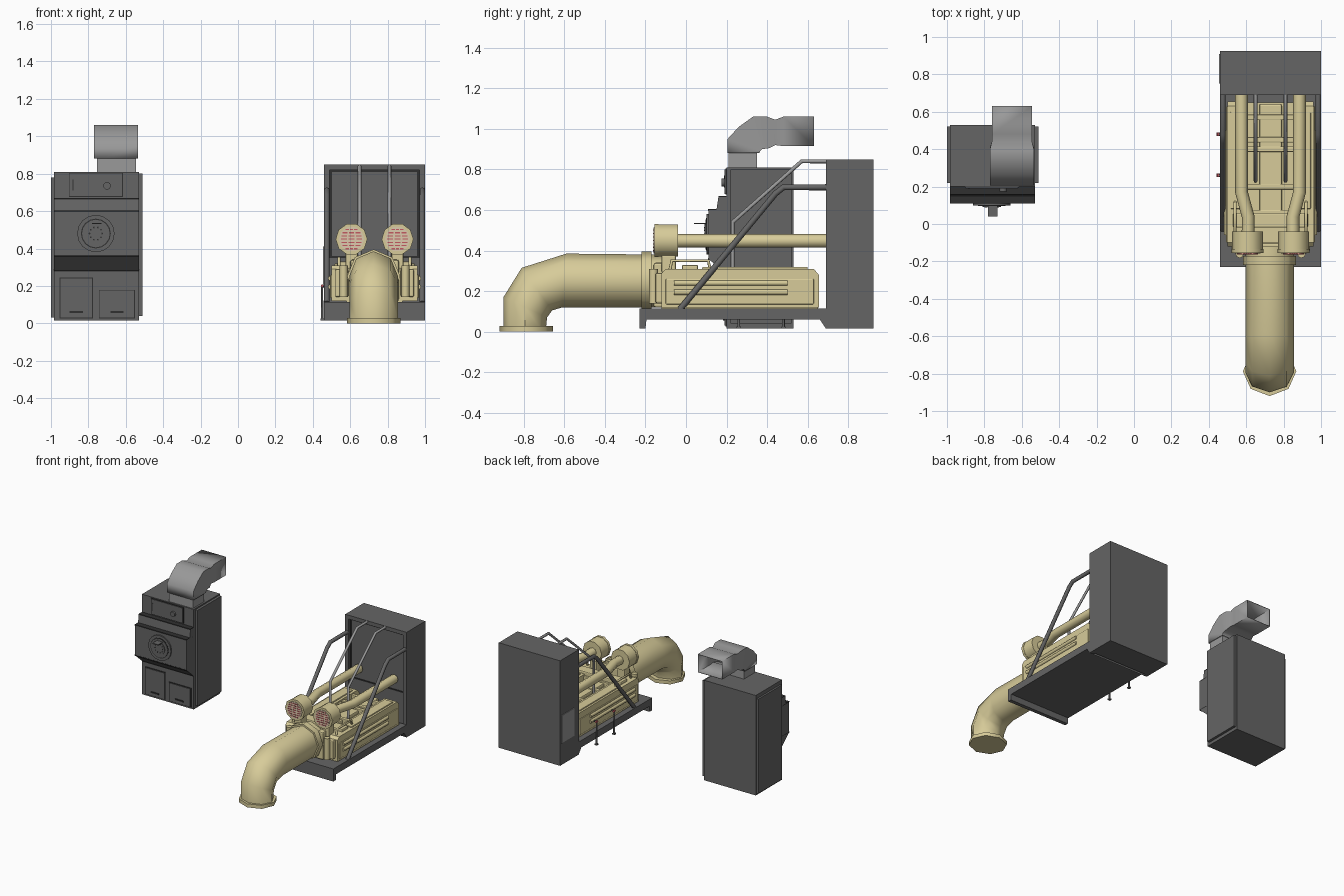
import bpy
import bmesh
from math import cos, sin, pi, sqrt
from mathutils import Vector

if "Cube" in bpy.data.objects:
    bpy.data.objects.remove(bpy.data.objects["Cube"], do_unlink=True)


def material(name, red, green, blue):
    mat = bpy.data.materials.new(name)
    mat.use_nodes = True
    mat.diffuse_color = (red, green, blue, 1)
    shader = mat.node_tree.nodes["Principled BSDF"]
    shader.inputs["Base Color"].default_value = mat.diffuse_color
    shader.inputs["Roughness"].default_value = 0.8
    return mat


STEEL = material("dark grey steel", .13, .13, .13)
DUCT = material("light grey metal", .32, .32, .32)
BEIGE = material("beige paint", .68, .6, .32)
CREAM = material("pale lamp face", .72, .6, .42)
RED = material("red grille", .55, .1, .12)
BLACK = material("black trim", .03, .03, .03)


def finish(name, bm, mat, smooth=False):
    """Turn a bmesh into a named, coloured object."""
    bmesh.ops.recalc_face_normals(bm, faces=bm.faces)
    mesh = bpy.data.meshes.new(name)
    bm.to_mesh(mesh)
    bm.free()
    mesh.materials.append(mat)
    obj = bpy.data.objects.new(name, mesh)
    bpy.context.collection.objects.link(obj)
    if smooth:
        bpy.ops.object.select_all(action="DESELECT")
        obj.select_set(True)
        bpy.context.view_layer.objects.active = obj
        bpy.ops.object.shade_smooth_by_angle(angle=pi / 3.5)
    return obj


def loft(name, rings, mat, caps=True, smooth=False):
    """Skin a list of equal rings of points."""
    bm = bmesh.new()
    loops = [[bm.verts.new(point) for point in ring] for ring in rings]
    count = len(loops[0])
    for low, high in zip(loops, loops[1:]):
        for i in range(count):
            j = (i + 1) % count
            bm.faces.new((low[i], low[j], high[j], high[i]))
    if caps:
        bm.faces.new(loops[0])
        bm.faces.new(loops[-1])
    return finish(name, bm, mat, smooth)


def extrude(name, profile, x_range, mat):
    """Sweep a side profile of (y, z) points along x."""
    return loft(name, [[(x, y, z) for y, z in profile] for x in x_range], mat)


def box(name, mat, xs, ys, zs, bevel=0):
    profile = [(ys[0], zs[0]), (ys[1], zs[0]), (ys[1], zs[1]), (ys[0], zs[1])]
    obj = extrude(name, profile, xs, mat)
    if bevel:
        mod = obj.modifiers.new("edge bevel", "BEVEL")
        mod.width, mod.segments = bevel, 2
    return obj


def drum(name, mat, x, z, radius, ys, sides=16):
    """Cylinder lying along y."""
    angles = [2 * pi * i / sides for i in range(sides)]
    rings = [[(x + radius * cos(a), y, z + radius * sin(a)) for a in angles] for y in ys]
    return loft(name, rings, mat, smooth=True)


def tube(name, mat, points, radius):
    """Round bar along a path, kept as mesh."""
    curve = bpy.data.curves.new(name, "CURVE")
    curve.dimensions = "3D"
    curve.bevel_depth, curve.bevel_resolution = radius, 2
    curve.use_fill_caps = True
    spline = curve.splines.new("POLY")
    spline.points.add(len(points) - 1)
    for target, point in zip(spline.points, points):
        target.co = (*point, 1)
    curve.materials.append(mat)
    obj = bpy.data.objects.new(name, curve)
    bpy.context.collection.objects.link(obj)
    return obj


def pipe_ring(outer, inner, half_width, x, sides=8):
    """Elliptical ring across the line from outer to inner (y, z)."""
    a, b = Vector((x, *outer)), Vector((x, *inner))
    mid, reach = (a + b) / 2, (a - b) / 2
    side = Vector((half_width, 0, 0))
    return [mid + reach * cos(2 * pi * i / sides) + side * sin(2 * pi * i / sides)
            for i in range(sides)]


# Control cabinet: stepped body and side covers
LEFT, RIGHT = -.985, -.53
body = [(.53, .015), (.53, .81), (.2, .81), (.2, .665), (.16, .665), (.15, .6),
        (.11, .6), (.11, .36), (.2, .28), (.2, .015)]
extrude("cabinet_body", body, (LEFT, RIGHT), STEEL)
box("cabinet_cover_right", STEEL, (-1, LEFT), (.22, .52), (.03, .78))
box("cabinet_cover_left", STEEL, (RIGHT, -.51), (.22, .52), (.04, .8))
for z in (.6, .36, .665, .28):
    front = .109 if .3 < z < .62 else .159 if z > .62 else .198
    box("cabinet_seam", BLACK, (LEFT, RIGHT), (front, .2), (z - .004, z + .004))


def door(name, xs, zs):
    """Raised plate with a dark outline."""
    gap = .004
    box(name + "_outline", BLACK, (xs[0] - gap, xs[1] + gap), (.195, .2), (zs[0] - gap, zs[1] + gap))
    box(name, STEEL, xs, (.19, .2), zs)


door("upper_panel", (-.9, -.62), (.68, .8))
box("upper_panel_slot", BLACK, (-.885, -.88), (.188, .19), (.71, .77))
for name, xs, top in (("tall_door", (-.95, -.78), .24), ("short_door", (-.74, -.555), .175)):
    door(name, xs, (.03, top))
    mid = sum(xs) / 2
    box(name + "_handle", BLACK, (mid - .035, mid + .035), (.183, .19), (.055, .065))

# Round gauge and tray on the cabinet front
for name, mat, radius, front in (("gauge_rim", STEEL, .1, .1), ("gauge_recess", BLACK, .08, .098),
                                 ("gauge_bezel", STEEL, .074, .096), ("gauge_hub", STEEL, .05, .09)):
    drum(name, mat, -.76, .48, radius, (front, .12))
for i in range(10):
    a = i * pi / 5
    drum("gauge_hole", BLACK, -.76 + .034 * cos(a), .48 + .034 * sin(a), .005, (.088, .09), 6)
box("gauge_tray", STEEL, (-.78, -.73), (.04, .11), (.53, .537))
drum("panel_knob", STEEL, -.7, .735, .02, (.175, .2))

# Square exhaust duct with an open rear end
box("duct_neck", DUCT, (-.755, -.545), (.21, .35), (.81, .885))
bends = [((.205, .88), (.36, .88)), ((.205, .95), (.365, .89)), ((.26, 1.01), (.37, .895)),
         ((.33, 1.06), (.375, .9)), ((.4, 1.06), (.41, .905)), ((.44, 1.045), (.44, .92)),
         ((.48, 1.06), (.48, .915)), ((.63, 1.06), (.63, .915))]
duct_rings = []
for i, (outer, inner) in enumerate(bends):
    xs = (-.77, -.535) if i < 5 else (-.76, -.545)
    duct_rings.append([(xs[0], *outer), (xs[1], *outer), (xs[1], *inner), (xs[0], *inner)])
duct = loft("duct_elbow", duct_rings, DUCT, caps=False, smooth=True)
duct.modifiers.new("sheet thickness", "SOLIDIFY").thickness = .006

# Skid platform and tall rear housing
SKID = (.46, 1)
platform = [(-.23, .115), (-.23, .015), (-.2, .015), (-.195, .06), (.66, .06), (.69, .015), (.69, .115)]
extrude("skid_platform", platform, SKID, STEEL)
box("rear_housing", STEEL, SKID, (.71, .925), (.015, .85))
box("housing_frame_top", STEEL, SKID, (.69, .71), (.82, .85))
for xs in ((.46, .49), (.97, 1)):
    box("housing_frame_side", STEEL, xs, (.69, .71), (.015, .82))
for xs in ((.49, .502), (.958, .97)):
    box("housing_trim_side", BLACK, xs, (.705, .71), (.35, .82))
for z in (.35, .81):
    box("housing_trim_bar", BLACK, (.49, .97), (.705, .71), (z, z + .01))
box("housing_vent", DUCT, (.455, .46), (.75, .91), (.19, .41))
for y in (.26, .48):
    tube("drain_pipe", STEEL, [(.47, y, .2), (.45, y, .2), (.45, y, .02)], .007)
    box("drain_foot", STEEL, (.44, .46), (y - .01, y + .01), (.015, .025))
    drum("drain_tap", RED, .45, .2, .008, (y - .01, y + .01), 6)

# Engine block with a ribbed valley
MID = .73
block = [(-.12, .12), (-.12, .29), (-.1, .31), (.63, .31), (.655, .28), (.655, .12)]
box("engine_valley", BEIGE, (.58, .88), (-.12, .65), (.115, .265))
for y in (.06, .2, .4, .45, .57):
    box("valley_rib", BEIGE, (.58, .88), (y - .015, y + .015), (.25, .3), .005)
box("valley_spine", BEIGE, (.67, .79), (.05, .64), (.25, .29), .008)
box("gear_cover", BEIGE, (.53, .93), (-.02, .06), (.29, .33), .008)
box("engine_nose", BEIGE, (.6, .86), (-.16, -.1), (.12, .34), .01)


def mirrored(sign, offset):
    return MID + sign * offset


for sign, side in ((-1, "right"), (1, "left")):
    def at(offset):
        return mirrored(sign, offset)

    extrude("engine_bank_" + side, block, (at(.12), at(.23)), BEIGE)
    box("bank_top_" + side, BEIGE, (at(.14), at(.215)), (.08, .6), (.305, .32), .006)
    box("bank_panel_" + side, BEIGE, (at(.225), at(.237)), (-.1, .63), (.135, .26), .004)
    for z in (.195, .24):
        tube("bank_rib_" + side, BEIGE, [(at(.235), -.06, z), (at(.235), .5, z)], .014)
    tube("lift_rail_" + side, BEIGE,
         [(at(.19), -.08, .3), (at(.19), -.07, .35), (at(.19), .11, .35), (at(.19), .12, .3)], .008)
    box("front_box_" + side, BEIGE, (at(.14), at(.21)), (-.15, -.11), (.14, .29), .008)
    tube("oil_canister_" + side, BEIGE, [(at(.165), -.16, .14), (at(.165), -.16, .31)], .022)

    # Exhaust run and round filter drum
    tube("exhaust_" + side, BEIGE, [(at(.155), .7, .448), (at(.155), .17, .448),
                                    (at(.12), .04, .448), (at(.12), -.06, .448)], .034)
    drum("filter_drum_" + side, BEIGE, at(.123), .45, .082, (-.15, -.04), 10)
    drum("filter_rim_" + side, BEIGE, at(.123), .45, .085, (-.155, -.135), 10)
    drum("filter_face_" + side, CREAM, at(.123), .45, .068, (-.159, -.15), 10)
    for row in range(-3, 4):
        half = sqrt(.062 ** 2 - (row * .017) ** 2)
        for part in (-.66, 0, .66):
            centre, reach, z = at(.123) + part * half, half * .25, .45 + row * .017
            box("filter_slot_" + side, RED, (centre - reach, centre + reach), (-.162, -.158), (z - .003, z + .003))
    box("filter_stand_" + side, BEIGE, (at(.09), at(.155)), (-.12, -.05), (.29, .38), .008)

    # Outer braces and slim inner stays
    tube("outer_brace_" + side, STEEL, [(at(.255), .7, .712), (at(.255), .48, .712),
                                        (at(.255), .44, .68), (at(.255), -.03, .11)], .015)
    tube("inner_stay_" + side, DUCT, [(at(.08), .71, .84), (at(.08), .57, .84),
                                      (at(.08), .23, .54), (at(.08), .23, .27)], .01)

# Large eight-sided intake pipe, bending down to a flange
PIPE = .725
elbow = [((-.12, .38), (-.12, .12)), ((-.59, .385), (-.61, .12)), ((-.81, .315), (-.66, .105)),
         ((-.9, .17), (-.685, .07)), ((-.9, .02), (-.69, .02))]
loft("intake_pipe", [pipe_ring(a, b, .13, PIPE) for a, b in elbow], BEIGE, smooth=True)
loft("intake_flange", [pipe_ring((-.92, z), (-.655, z), .143, PIPE) for z in (0, .028)], BEIGE, smooth=True)
loft("pipe_collar", [pipe_ring((y, .395), (y, .11), .142, PIPE) for y in (-.22, -.17)], BEIGE, smooth=True)
